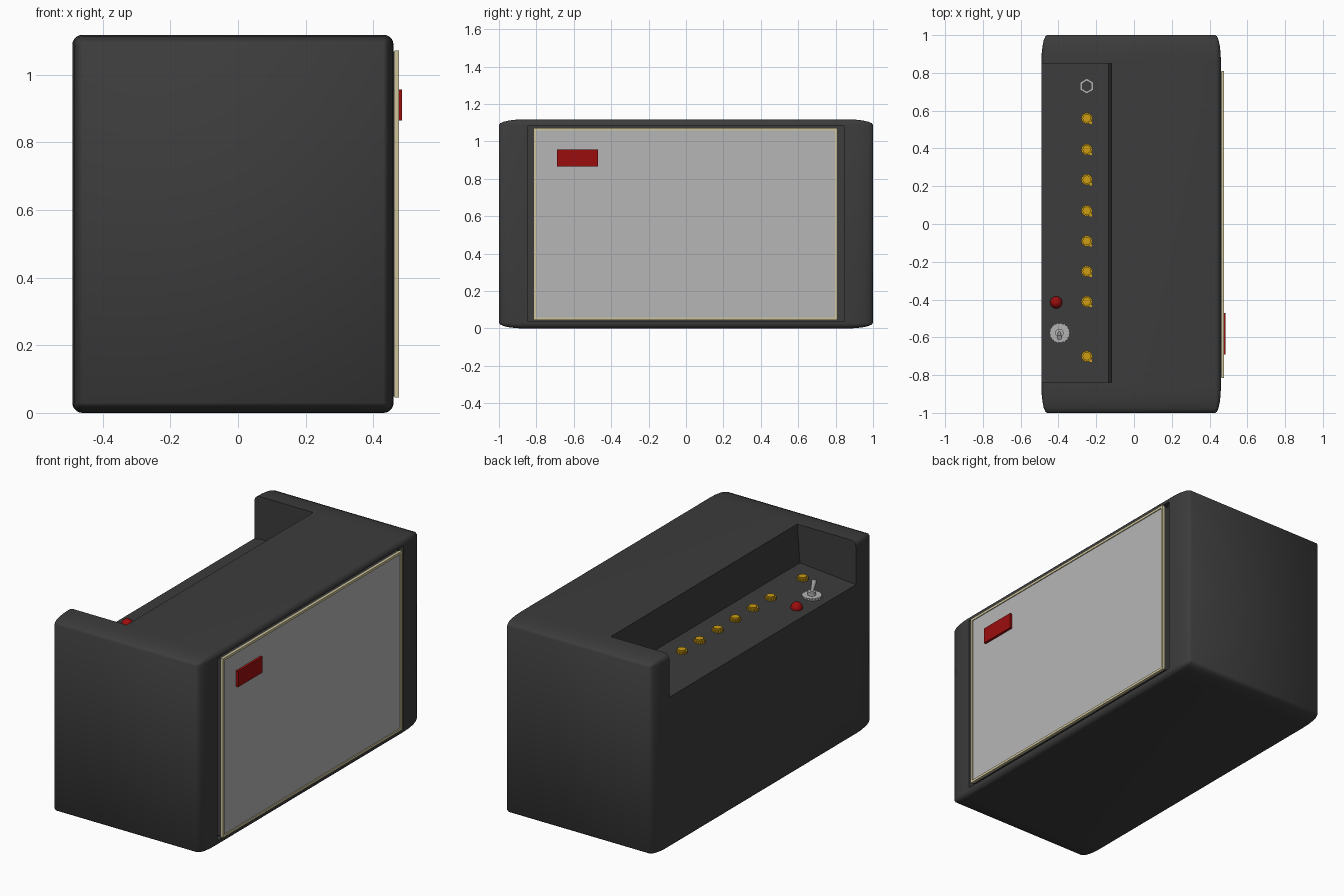
import bpy, bmesh, math
from mathutils import Vector, Matrix

if "Cube" in bpy.data.objects:
    bpy.data.objects.remove(bpy.data.objects["Cube"])


def mat(name, r, g, b):
    m = bpy.data.materials.new(name)
    m.diffuse_color = (r, g, b, 1)
    m.use_nodes = True
    m.node_tree.nodes["Principled BSDF"].inputs["Base Color"].default_value = m.diffuse_color
    return m


BLACK = mat("black_covering", 0.045, 0.045, 0.045)
GREY = mat("grey_cloth", 0.47, 0.47, 0.47)
CREAM = mat("cream_piping", 0.62, 0.56, 0.33)
RED = mat("red", 0.33, 0.004, 0.004)
GOLD = mat("gold", 0.62, 0.34, 0.006)
SILVER = mat("silver", 0.45, 0.45, 0.45)


def finish(name, bm, material, angle=35):
    bmesh.ops.recalc_face_normals(bm, faces=bm.faces)
    me = bpy.data.meshes.new(name)
    bm.to_mesh(me)
    bm.free()
    ob = bpy.data.objects.new(name, me)
    bpy.context.collection.objects.link(ob)
    me.materials.append(material)
    smooth(ob, angle)
    return ob


def smooth(ob, angle=35):
    bpy.ops.object.select_all(action='DESELECT')
    ob.select_set(True)
    bpy.context.view_layer.objects.active = ob
    bpy.ops.object.shade_smooth_by_angle(angle=math.radians(angle))


def box(name, lo, hi, material, bevel=0, ystretch=1):
    lo, hi = Vector(lo), Vector(hi)
    d, c = hi - lo, (lo + hi) / 2
    bm = bmesh.new()
    bmesh.ops.create_cube(bm, size=1)
    bmesh.ops.scale(bm, vec=(d.x, d.y / ystretch, d.z), verts=bm.verts)
    if bevel:
        bmesh.ops.bevel(bm, geom=bm.edges[:], offset=bevel, segments=5,
                        profile=0.5, affect='EDGES')
    bmesh.ops.scale(bm, vec=(1, ystretch, 1), verts=bm.verts)
    bmesh.ops.translate(bm, vec=c, verts=bm.verts)
    return finish(name, bm, material, 45)


def prism(name, pts, direction, material):
    """Extrude a closed 3D outline along a direction."""
    bm = bmesh.new()
    f = bm.faces.new([bm.verts.new(p) for p in pts])
    r = bmesh.ops.extrude_face_region(bm, geom=[f])
    bmesh.ops.translate(bm, vec=direction,
                        verts=[v for v in r["geom"] if isinstance(v, bmesh.types.BMVert)])
    return finish(name, bm, material)


def cut(ob, cutter):
    m = ob.modifiers.new("cut", 'BOOLEAN')
    m.operation, m.solver, m.object = 'DIFFERENCE', 'EXACT', cutter
    bpy.ops.object.select_all(action='DESELECT')
    ob.select_set(True)
    bpy.context.view_layer.objects.active = ob
    bpy.ops.object.modifier_apply(modifier=m.name)
    bpy.data.objects.remove(cutter, do_unlink=True)


def floor_z(x):
    return 0.90 + (x + 0.135) * 0.085


# Cabinet, corners stretched along its length
cabinet = box("cabinet", (-0.49, -1, 0), (0.46, 1, 1.118), BLACK, 0.03, 4.6)
# Control recess, open at the rear
cut(cabinet, prism("recess_cutter",
                   [(-0.6, -0.84, floor_z(-0.6)), (-0.135, -0.84, floor_z(-0.135)),
                    (-0.118, -0.84, 1.118), (-0.115, -0.84, 1.25), (-0.6, -0.84, 1.25)],
                   (0, 1.69, 0), BLACK))
# Shallow opening for the grille
cut(cabinet, box("grille_cutter", (0.43, -0.845, 0.036), (0.6, 0.845, 1.083), BLACK))
smooth(cabinet, 40)

# Grille board, cloth and piping
Y0, Y1, Z0, Z1, W = -0.815, 0.81, 0.045, 1.072, 0.014
box("grille_board", (0.42, Y0 + .003, Z0 + .003), (0.466, Y1 - .003, Z1 - .003), BLACK)
box("grille_cloth", (0.462, Y0 + .005, Z0 + .005), (0.471, Y1 - .005, Z1 - .005), GREY)
for i, (a, b, c, d) in enumerate([(Y0, Y1, Z0, Z0 + W), (Y0, Y1, Z1 - W, Z1),
                                  (Y0, Y0 + W, Z0 + W, Z1 - W), (Y1 - W, Y1, Z0 + W, Z1 - W)]):
    box(f"piping_{i}", (0.462, a, c), (0.476, b, d), CREAM)
box("badge", (0.468, -0.69, 0.865), (0.485, -0.47, 0.956), RED)


def cog(name, x, y, r, depth, teeth, h, material):
    """Knurled disc lying on the control panel."""
    n = teeth * 2
    pts = []
    for i in range(n):
        a, q = 2 * math.pi * i / n, r * (depth if i % 2 else 1)
        pts.append((x + q * math.cos(a), y + q * math.sin(a), floor_z(x) - 0.006))
    return prism(name, pts, (0, 0, h + 0.006), material)


# Knobs with small pointers
for i, y in enumerate([0.56, 0.395, 0.235, 0.07, -0.09, -0.25, -0.41, -0.70]):
    cog(f"knob_{i}", -0.25, y, 0.031, 0.88, 14, 0.012, GOLD)
    cog(f"knob_cap_{i}", -0.25, y, 0.022, 1, 10, 0.02, GOLD)
    box(f"knob_pointer_{i}", (-0.235, y - 0.03, floor_z(-0.25)),
        (-0.222, y - 0.018, floor_z(-0.25) + 0.008), GOLD)

# Hexagonal jack nut: a ring
bm = bmesh.new()
rings = []
for r, z in [(0.041, -0.005), (0.041, 0.018), (0.027, 0.018), (0.027, -0.005)]:
    rings.append([bm.verts.new((-0.25 + r * math.sin(k * math.pi / 3),
                                0.73 + r * math.cos(k * math.pi / 3),
                                floor_z(-0.25) + z)) for k in range(6)])
for j in range(4):
    A, B = rings[j], rings[(j + 1) % 4]
    for k in range(6):
        bm.faces.new((A[k], A[(k + 1) % 6], B[(k + 1) % 6], B[k]))
finish("jack_nut", bm, SILVER)

# Pilot lamp
bm = bmesh.new()
bmesh.ops.create_uvsphere(bm, u_segments=20, v_segments=12, radius=0.032)
bmesh.ops.translate(bm, vec=(-0.412, -0.415, floor_z(-0.412) + 0.004), verts=bm.verts)
finish("pilot_lamp", bm, RED, 60)

# Power switch: washer, collar and leaning lever
sx, sy = -0.395, -0.577
cog("switch_washer", sx, sy, 0.054, 0.93, 18, 0.01, SILVER)
cog("switch_collar", sx, sy, 0.022, 1, 8, 0.03, SILVER)
bm = bmesh.new()
bmesh.ops.create_cone(bm, cap_ends=True, segments=12, radius1=0.008, radius2=0.014, depth=0.07)
bmesh.ops.transform(bm, verts=bm.verts,
                    matrix=Matrix.Translation((sx, sy - 0.012, floor_z(sx) + 0.055))
                    @ Matrix.Rotation(math.radians(22), 4, 'X'))
finish("switch_lever", bm, SILVER)
